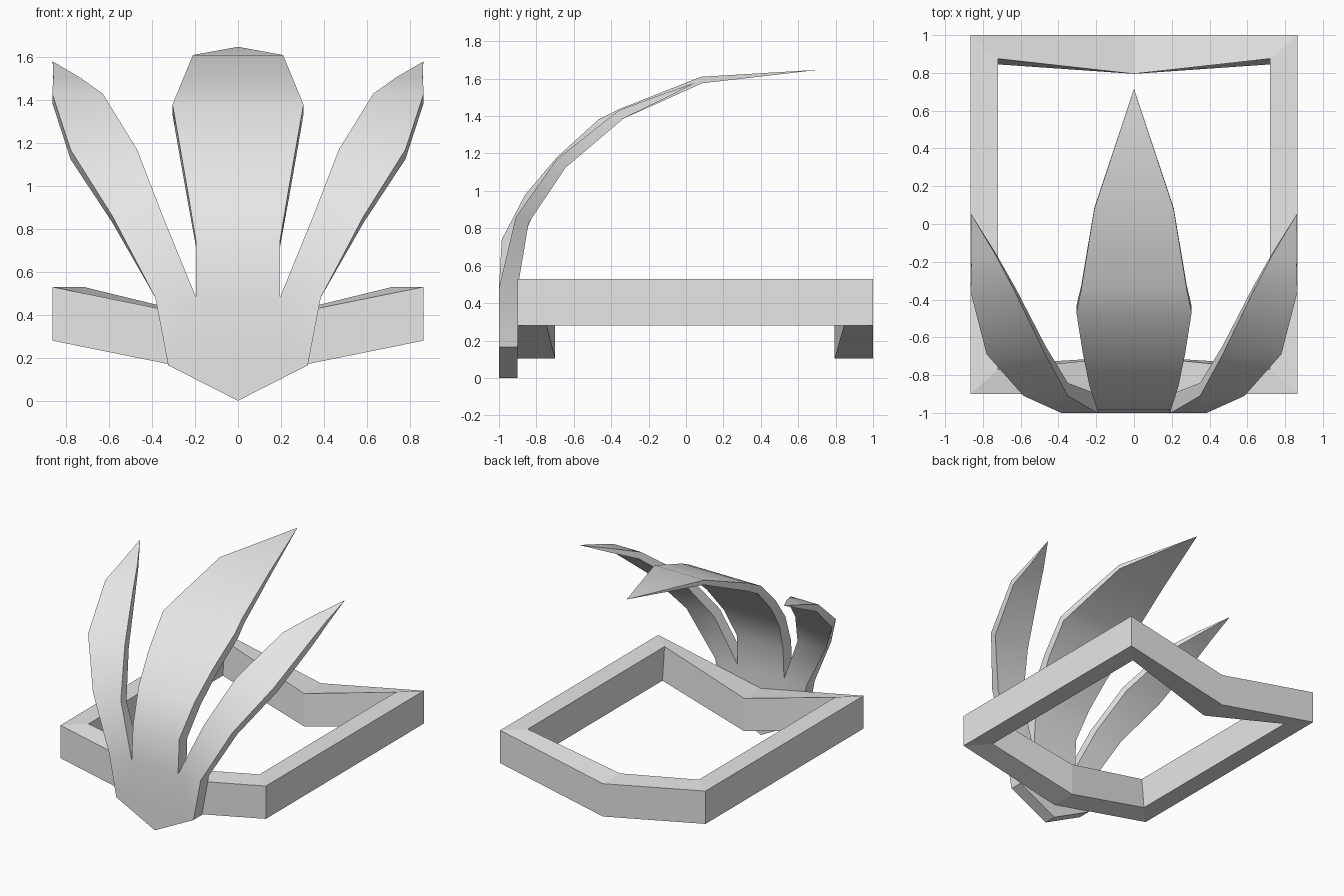
import bpy, bmesh
from mathutils import Vector

if "Cube" in bpy.data.objects:
    bpy.data.objects.remove(bpy.data.objects["Cube"], do_unlink=True)

grey = bpy.data.materials.new("plain_grey")
grey.use_nodes = True
grey.diffuse_color = (0.8, 0.8, 0.8, 1)
grey.node_tree.nodes["Principled BSDF"].inputs["Base Color"].default_value = (0.8, 0.8, 0.8, 1)


def finish(bm, name, smooth):
    bmesh.ops.remove_doubles(bm, verts=bm.verts, dist=0.0005)
    bmesh.ops.recalc_face_normals(bm, faces=bm.faces)
    mesh = bpy.data.meshes.new(name)
    bm.to_mesh(mesh)
    bm.free()
    mesh.materials.append(grey)
    obj = bpy.data.objects.new(name, mesh)
    bpy.context.collection.objects.link(obj)
    if smooth:
        bpy.ops.object.select_all(action='DESELECT')
        obj.select_set(True)
        bpy.context.view_layer.objects.active = obj
        bpy.ops.object.shade_smooth_by_angle(angle=0.52)
    return obj


def loft(bm, sections, closed):
    """Skin a list of four-point sections."""
    rings = [[bm.verts.new(p) for p in s] for s in sections]
    pairs = list(zip(rings, rings[1:]))
    if closed:
        pairs.append((rings[-1], rings[0]))
    for a, b in pairs:
        for i in range(4):
            j = (i + 1) % 4
            bm.faces.new((a[i], a[j], b[j], b[i]))


def finger(bm, rows, side=1):
    """Rows hold y, z, inner x, outer x, thickness; the back is offset square to the curve."""
    sections = []
    for i, (y, z, xa, xb, t) in enumerate(rows):
        p, q = rows[max(i - 1, 0)], rows[min(i + 1, len(rows) - 1)]
        d = Vector((q[0] - p[0], q[1] - p[1])).normalized()
        if i == 0:
            d = Vector((0, 1))
        yb, zb = y + d.y * t, z - d.x * t
        xa, xb = xa * side, xb * side
        sections.append([(xa, y, z), (xb, y, z), (xb, yb, zb), (xa, yb, zb)])
    loft(bm, sections, False)


# Closed band, dipping in the middle of the front and the back
def band_section(x, y, xi, yi_top, yi_low, z):
    h = 0.25
    return [(x, y, z), (x, y, z + h), (xi, yi_top, z + h), (xi, yi_low, z)]


W, IN = 0.865, 0.72
bm = bmesh.new()
loft(bm, [band_section(-W, -0.9, -IN, -0.77, -0.745, 0.28),
          band_section(0, -0.9, 0, -0.7, -0.7, 0.105),
          band_section(W, -0.9, IN, -0.77, -0.745, 0.28),
          band_section(W, 1, IN, 0.875, 0.845, 0.28),
          band_section(0, 1, 0, 0.795, 0.795, 0.105),
          band_section(-W, 1, -IN, 0.875, 0.845, 0.28)], True)
finish(bm, "band", False)

# Base plate with three curved blades growing from its top edge
bm = bmesh.new()
half = [(0.325, 0.165), (0.385, 0.48), (0.195, 0.48)]
outline = [(0, 0)] + half + [(-x, z) for x, z in reversed(half)]
front = [bm.verts.new((x, -1, z)) for x, z in outline]
back = [bm.verts.new((x, -0.9, z)) for x, z in outline]
bm.faces.new(front)
bm.faces.new(back)
for i in (0, 1, 5, 6):
    j = (i + 1) % len(outline)
    bm.faces.new((front[i], front[j], back[j], back[i]))

middle = [(-1, 0.48, 0.195, 0.1), (-0.985, 0.74, 0.195, 0.1), (-0.86, 0.98, 0.235, 0.085),
          (-0.69, 1.18, 0.27, 0.07), (-0.47, 1.38, 0.305, 0.06),
          (-0.35, 1.44, 0.28, 0.055), (0.08, 1.61, 0.21, 0.035), (0.715, 1.648, 0, 0)]
finger(bm, [(y, z, -x, x, t) for y, z, x, t in middle])

outer = [(-1, 0.48, 0.195, 0.385, 0.1), (-0.91, 0.86, 0.35, 0.585, 0.075),
         (-0.69, 1.17, 0.47, 0.78, 0.065), (-0.36, 1.43, 0.63, 0.865, 0.05),
         (-0.16, 1.505, 0.735, 0.86, 0.03), (0.055, 1.58, 0.863, 0.863, 0)]
for s in (1, -1):
    finger(bm, outer, s)
finish(bm, "blade_crest", True)
